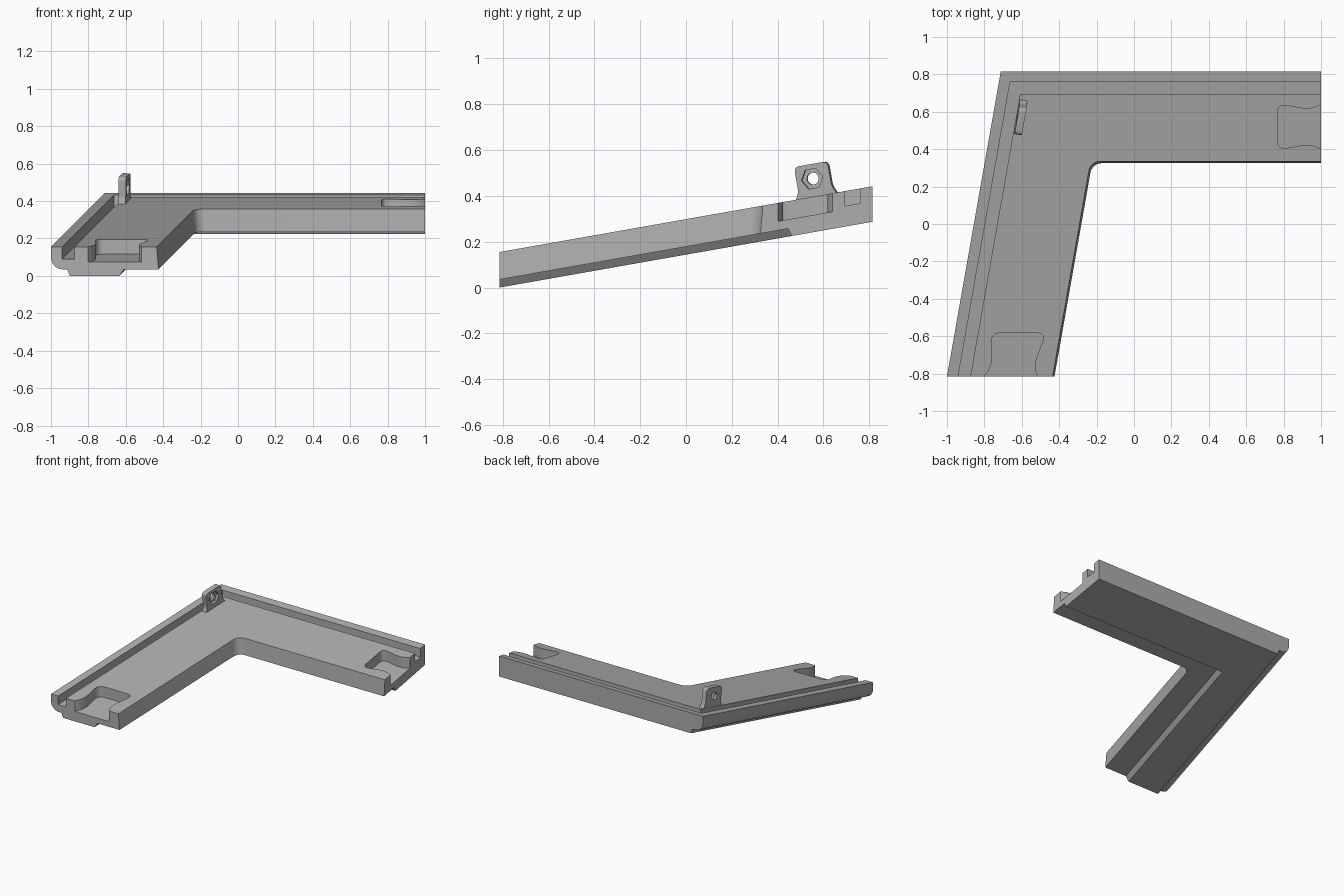
import bpy, bmesh, math
from mathutils import Vector, Matrix

if "Cube" in bpy.data.objects:
    bpy.data.objects.remove(bpy.data.objects["Cube"])

K = math.tan(math.radians(10))   # slope of the plate and slant of the side leg
FRONT, BACK, RIGHT = -0.815, 0.815, 1.0
TOP = 0.155                      # plate thickness

grey = bpy.data.materials.new("plain grey")
grey.use_nodes = True
grey.diffuse_color = (0.42, 0.42, 0.42, 1)
grey.node_tree.nodes["Principled BSDF"].inputs["Base Color"].default_value = (0.42, 0.42, 0.42, 1)


def tilt(x, y, h):
    """Place a point of height h above the sloping underside."""
    return Vector((x, y, h + K * (y - FRONT)))


def make(name, bm):
    bmesh.ops.recalc_face_normals(bm, faces=bm.faces[:])
    mesh = bpy.data.meshes.new(name)
    bm.to_mesh(mesh)
    bm.free()
    mesh.materials.append(grey)
    obj = bpy.data.objects.new(name, mesh)
    bpy.context.collection.objects.link(obj)
    return obj


def prism(name, outline, low, high, place, radius, rounded):
    """Rounded outline extruded from low to high, then mapped by place."""
    bm = bmesh.new()
    verts = [bm.verts.new((a, b, low)) for a, b in outline]
    bm.faces.new(verts)
    bmesh.ops.bevel(bm, geom=[v for v in verts if rounded(v.co)], offset=radius,
                    segments=6, profile=0.5, affect='VERTICES')
    lid = bmesh.ops.extrude_face_region(bm, geom=bm.faces[:])["geom"]
    for v in lid:
        if isinstance(v, bmesh.types.BMVert):
            v.co.z = high
    for v in bm.verts:
        v.co = place(*v.co)
    return make(name, bm)


def cut(target, cutter):
    cutter.hide_render = True
    mod = target.modifiers.new("cut", 'BOOLEAN')
    mod.operation, mod.solver, mod.object = 'DIFFERENCE', 'EXACT', cutter
    bpy.context.view_layer.objects.active = target
    bpy.ops.object.modifier_apply(modifier=mod.name)
    bpy.data.objects.remove(cutter)


def smooth(obj):
    bpy.ops.object.select_all(action='DESELECT')
    obj.select_set(True)
    bpy.context.view_layer.objects.active = obj
    bpy.ops.object.shade_smooth_by_angle(angle=math.radians(30))


# Section of both legs: x on the side leg's end, y on the back leg, height
section = [(-1, BACK, TOP), (-0.94, 0.76, TOP), (-0.94, 0.76, 0.09),
           (-0.875, 0.695, 0.09), (-0.875, 0.695, TOP),
           (-0.435, 0.335, TOP), (-0.425, 0.325, 0.035),
           (-0.61, 0.445, 0.035), (-0.635, 0.462, 0),
           (-0.9, BACK, 0), (-0.912, BACK, 0.034)]
for i in range(9):               # rounded outer lower edge of the side leg
    t = math.radians(90 * i / 8)
    section.append((-0.935 - 0.065 * math.sin(t), BACK, 0.1 - 0.065 * math.cos(t)))

# Sweep the section round the mitred corner
bm = bmesh.new()
rings = [[bm.verts.new(tilt(x, FRONT, h)) for x, y, h in section],
         [bm.verts.new(tilt(x + K * (y - FRONT), y, h)) for x, y, h in section],
         [bm.verts.new(tilt(RIGHT, y, h)) for x, y, h in section]]
n = len(section)
for r, s in zip(rings, rings[1:]):
    for i in range(n):
        j = (i + 1) % n
        bm.faces.new((r[i], r[j], s[j], s[i]))
bm.faces.new(rings[0])
bm.faces.new(rings[2])
inner = bm.edges.get((rings[1][5], rings[1][6]))
bmesh.ops.recalc_face_normals(bm, faces=bm.faces[:])
bmesh.ops.bevel(bm, geom=[inner], offset=0.05, segments=6, profile=0.5, affect='EDGES')
bmesh.ops.dissolve_limit(bm, angle_limit=0.005, verts=bm.verts[:], edges=bm.edges[:])
frame = make("corner_frame", bm)

# Flared joint pockets at both ends
pocket = [(-0.18, -0.06), (-0.109, 0.055), (-0.147, 0.232),
          (0.147, 0.232), (0.109, 0.055), (0.18, -0.06)]
spots = {"front_pocket": lambda a, b, h: tilt(-0.658 + a + K * b, FRONT + b, h),
         "side_pocket": lambda a, b, h: tilt(RIGHT - b, 0.52 + 0.83 * a, h)}
for name, place in spots.items():
    cut(frame, prism(name, pocket, 0.075, 0.3, place, 0.045, lambda c: c.y > 0))
smooth(frame)

# Upright lug with flared foot, nut recess and bolt hole
half = [(0.1, -0.012), (0.075, 0.025), (0.075, 0.142)]
outline = half + [(-a, b) for a, b in reversed(half)]
lug = prism("bolt_lug", outline, -0.02, 0.02,
            lambda a, b, t: Vector((t, a, b)), 0.022, lambda c: c.y > 0)
for name, sides, radius, x in (("nut_recess", 6, 0.048, 0.05), ("bolt_hole", 32, 0.026, 0)):
    bm = bmesh.new()
    bmesh.ops.create_cone(bm, cap_ends=True, segments=sides, radius1=radius,
                          radius2=radius, depth=0.1)
    bm.transform(Matrix.Translation((x, -0.005, 0.078)) @ Matrix.Rotation(math.pi / 2, 4, 'Y'))
    cut(lug, make(name, bm))
along = Vector((K, 1, K)).normalized()
up = Vector((0, -K, 1)).normalized()
axes = Matrix((along.cross(up), along, up)).transposed().to_4x4()
lug.data.transform(Matrix.Translation(tilt(-0.607, 0.572, TOP)) @ axes)
smooth(lug)
